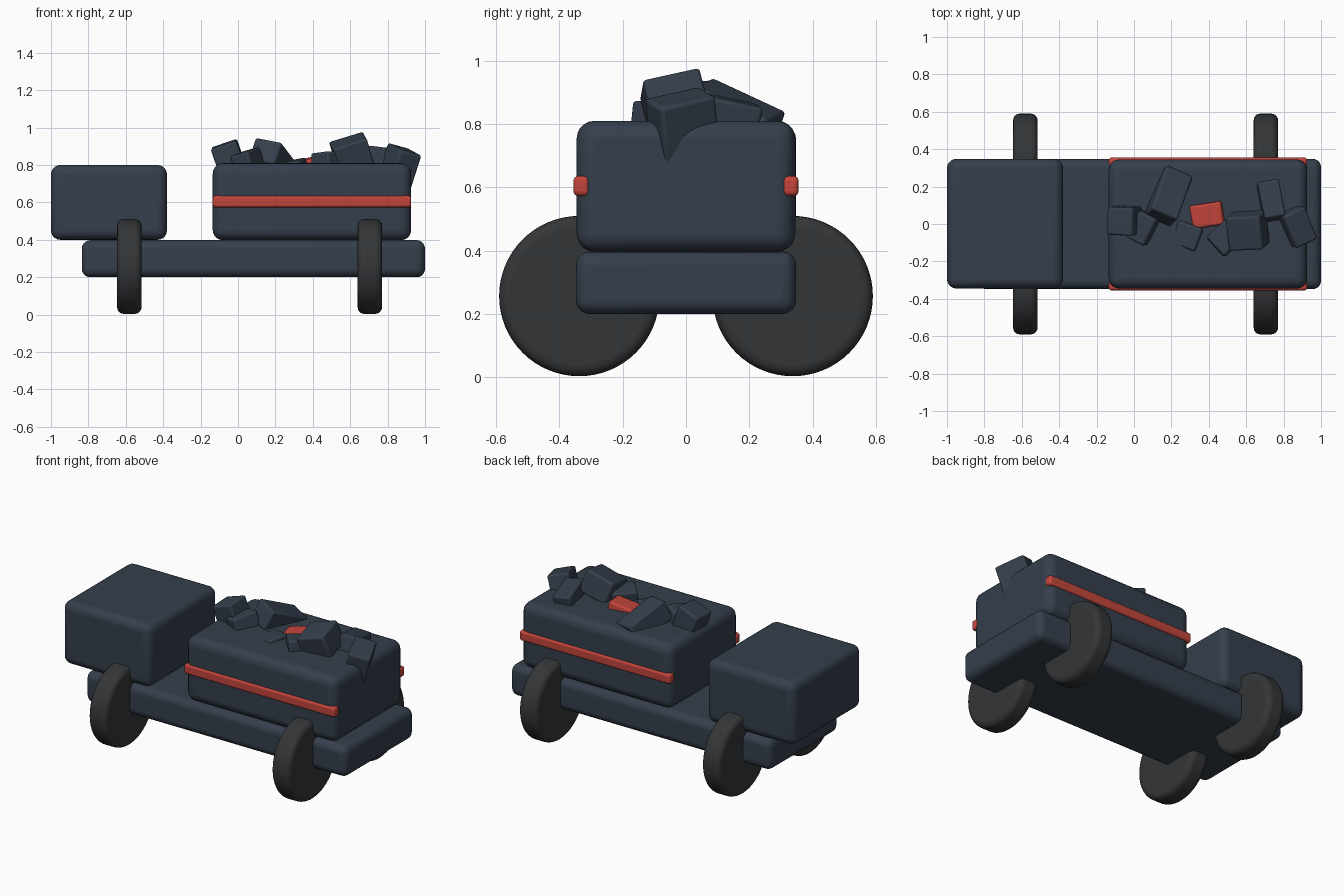
import bpy
from math import radians, pi

if "Cube" in bpy.data.objects:
    bpy.data.objects.remove(bpy.data.objects["Cube"])


def material(name, color):
    m = bpy.data.materials.new(name)
    m.diffuse_color = (*color, 1)
    m.use_nodes = True
    m.node_tree.nodes["Principled BSDF"].inputs["Base Color"].default_value = m.diffuse_color
    return m


SLATE = material("slate", (0.035, 0.049, 0.072))
RUBBER = material("rubber", (0.034, 0.036, 0.039))
RED = material("red", (0.55, 0.06, 0.045))


def finish(ob, name, mat, bevel, segments):
    ob.name = name
    ob.data.materials.append(mat)
    bpy.ops.object.transform_apply(location=False, rotation=False, scale=True)
    mod = ob.modifiers.new("rounded_edges", 'BEVEL')
    mod.width = bevel
    mod.segments = segments
    mod.limit_method = 'ANGLE'
    bpy.ops.object.shade_smooth_by_angle(angle=radians(40))
    return ob


def box(name, center, size, mat, bevel, rot=(0, 0, 0), segments=5):
    bpy.ops.mesh.primitive_cube_add(
        size=1, location=center, rotation=[radians(a) for a in rot])
    ob = bpy.context.object
    ob.scale = size
    return finish(ob, name, mat, bevel, segments)


def span(name, x, y, z, mat, bevel):
    lo_hi = (x, y, z)
    return box(name, [(a + b) / 2 for a, b in lo_hi],
               [b - a for a, b in lo_hi], mat, bevel)


# Main body
span("chassis", (-0.835, 1.0), (-0.348, 0.348), (0.2, 0.398), SLATE, 0.045)
span("cab", (-1.0, -0.38), (-0.345, 0.348), (0.4, 0.8), SLATE, 0.05)
span("cargo_bed", (-0.135, 0.926), (-0.345, 0.345), (0.398, 0.81), SLATE, 0.055)

# Side stripes
for side, s in (("right", 1), ("left", -1)):
    span("stripe_" + side, (-0.135, 0.926), sorted((0.305 * s, 0.355 * s)),
         (0.573, 0.636), RED, 0.015)

# Wheels, axles running along x
for end, x in (("a", -0.581), ("b", 0.705)):
    for side, y in (("left", -0.337), ("right", 0.337)):
        bpy.ops.mesh.primitive_cylinder_add(
            vertices=64, radius=0.253, depth=0.13,
            location=(x, y, 0.257), rotation=(0, pi / 2, 0))
        finish(bpy.context.object, f"wheel_{end}_{side}", RUBBER, 0.035, 5)

# Heaped cargo: centre, size, rotation
chunks = [
    ((-0.052, 0.018, 0.842), (0.145, 0.15, 0.15), (4, -19, -3), SLATE),
    ((0.055, -0.02, 0.81), (0.11, 0.16, 0.13), (10, -14, -28), SLATE),
    ((0.185, 0.15, 0.822), (0.155, 0.27, 0.13), (-24, 10, -24), SLATE),
    ((0.29, -0.06, 0.772), (0.14, 0.13, 0.1), (8, -10, -20), SLATE),
    ((0.395, 0.05, 0.793), (0.17, 0.125, 0.09), (3, -12, 9), RED),
    ((0.49, -0.075, 0.81), (0.15, 0.14, 0.11), (-5, 3, 42), SLATE),
    ((0.607, -0.035, 0.865), (0.19, 0.185, 0.145), (13, -17, 3), SLATE),
    ((0.732, 0.125, 0.825), (0.115, 0.205, 0.11), (-12, 7, 10), SLATE),
    ((0.86, -0.01, 0.785), (0.13, 0.19, 0.21), (12, 14, 25), SLATE),
]
for i, (center, size, rot, mat) in enumerate(chunks, 1):
    box(f"cargo_chunk_{i}", center, size, mat, 0.012, rot, 3)
